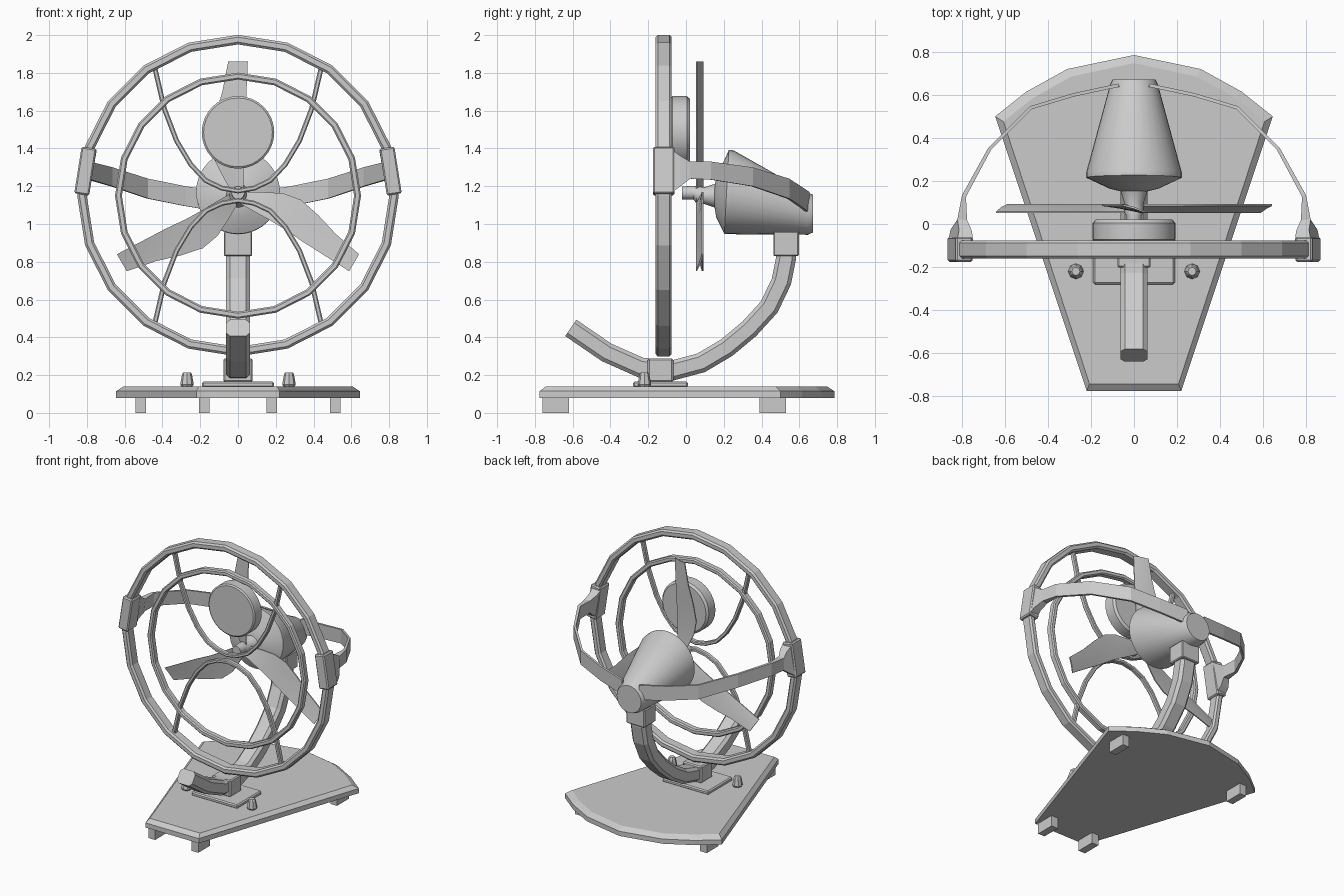
import bpy, bmesh
from math import sin, cos, pi, radians
from mathutils import Vector, Matrix

if "Cube" in bpy.data.objects:
    bpy.data.objects.remove(bpy.data.objects["Cube"])

RING_Z = 1.15    # height of the guard and rotor centre
RING_Y = -0.118  # depth of the guard plane


def make(name, bm, smooth=False):
    bmesh.ops.recalc_face_normals(bm, faces=bm.faces)
    me = bpy.data.meshes.new(name)
    bm.to_mesh(me)
    bm.free()
    ob = bpy.data.objects.new(name, me)
    bpy.context.collection.objects.link(ob)
    if smooth:
        bpy.ops.object.select_all(action='DESELECT')
        ob.select_set(True)
        bpy.context.view_layer.objects.active = ob
        bpy.ops.object.shade_smooth_by_angle(angle=radians(35))
    return ob


def loft(name, rings, closed=False, smooth=False):
    """Skin a list of equal-length point rings, capped unless closed."""
    bm = bmesh.new()
    vs = [[bm.verts.new(p) for p in r] for r in rings]
    n = len(vs[0])
    for i in range(len(vs) if closed else len(vs) - 1):
        a, b = vs[i], vs[(i + 1) % len(vs)]
        for j in range(n):
            k = (j + 1) % n
            bm.faces.new((a[j], a[k], b[k], b[j]))
    if not closed:
        bm.faces.new(vs[0])
        bm.faces.new(vs[-1])
    return make(name, bm, smooth)


def sweep(name, path, normal, w, d, c, closed=False):
    """Sweep a chamfered rectangle along a planar path with mitred corners."""
    w, d = w / 2, d / 2
    section = [(w, d - c), (w - c, d), (c - w, d), (-w, d - c),
               (-w, c - d), (c - w, -d), (w - c, -d), (w, c - d)]
    pts, nrm, rings = [Vector(p) for p in path], Vector(normal), []
    m = len(pts)
    for i, p in enumerate(pts):
        t0 = (p - pts[i - 1]).normalized() if i or closed else None
        t1 = (pts[(i + 1) % m] - p).normalized() if i < m - 1 or closed else None
        t0, t1 = t0 or t1, t1 or t0
        t = (t0 + t1).normalized()
        side = nrm.cross(t) / t.dot(t0)
        rings.append([p + side * a + nrm * b for a, b in section])
    return loft(name, rings, closed)


def box(name, loc, size, bevel=0, rot_y=0):
    bm = bmesh.new()
    bmesh.ops.create_cube(bm, size=1)
    bmesh.ops.scale(bm, vec=size, verts=bm.verts)
    if bevel:
        bmesh.ops.bevel(bm, geom=bm.edges[:], offset=bevel, segments=1, affect='EDGES')
    bmesh.ops.transform(bm, matrix=Matrix.Translation(loc) @ Matrix.Rotation(rot_y, 4, 'Y'),
                        verts=bm.verts)
    return make(name, bm)


def lathe_y(name, rows, n=32):
    """Round body along y from rows of (y, centre z, radius, lean)."""
    return loft(name, [[(r * sin(2 * pi * i / n), y + s * cos(2 * pi * i / n),
                         z + r * cos(2 * pi * i / n)) for i in range(n)]
                       for y, z, r, s in rows], smooth=True)


def circle(r, n=20):
    return [(r * sin(2 * pi * i / n), RING_Y, RING_Z + r * cos(2 * pi * i / n))
            for i in range(n)]


# Base slab with chamfered top edge
half = [(0.22, -0.775), (0.645, 0.5), (0.5, 0.615), (0.31, 0.72), (0, 0.785)]
outline = half + [(-x, y) for x, y in half[-2::-1]]


def inset(k):
    return [(x * (1 - k), (y + 0.05) * (1 - k * 0.75) - 0.05) for x, y in outline]


loft("base", [[(x, y, 0.08) for x, y in outline],
              [(x, y, 0.115) for x, y in outline],
              [(x, y, 0.14) for x, y in inset(0.06)]])

# Feet and knobs
for s in (-1, 1):
    box("front_foot", (s * 0.178, -0.69, 0.042), (0.055, 0.14, 0.084))
    box("back_foot", (s * 0.515, 0.46, 0.042), (0.055, 0.14, 0.084))
    loft("knob", [[(s * 0.27 + r * cos(pi * i / 4), -0.22 + r * sin(pi * i / 4), z)
                   for i in range(8)]
                  for z, r in ((0.135, 0.026), (0.15, 0.036), (0.205, 0.026), (0.215, 0.019))])

# Mounting plate and clamp
box("mount_plate", (0, -0.135, 0.15), (0.38, 0.29, 0.03), 0.008)
box("ring_clamp", (0, -0.135, 0.225), (0.155, 0.135, 0.125), 0.008)

# Curved stand tube
sweep("stand_tube", [(0, y, z) for y, z in (
    (0.53, 0.86), (0.53, 0.82), (0.505, 0.695), (0.44, 0.56), (0.335, 0.445),
    (0.215, 0.345), (0.08, 0.265), (-0.07, 0.225), (-0.24, 0.24), (-0.42, 0.32),
    (-0.61, 0.45))], (1, 0, 0), 0.105, 0.125, 0.02)
box("tube_socket", (0, 0.53, 0.895), (0.15, 0.135, 0.13), 0.006)

# Guard rings and curved guard bars
sweep("outer_ring", circle(0.826), (0, 1, 0), 0.05, 0.085, 0.012, True)
sweep("inner_ring", circle(0.633), (0, 1, 0), 0.036, 0.05, 0.008, True)
arc = [(0.44, 0.675), (0.39, 0.46), (0.325, 0.29), (0.25, 0.165), (0.17, 0.08),
       (0.085, 0.04), (0, 0.025)]
arc += [(-x, z) for x, z in arc[-2::-1]]
for s, name in ((1, "upper_guard_bar"), (-1, "lower_guard_bar")):
    sweep(name, [(x, RING_Y, RING_Z + s * z) for x, z in arc],
          (0, 1, 0), 0.026, 0.036, 0.006)

# Round cap in front of the rotor
lathe_y("front_cap", [(-0.08, 1.485, 0.182, 0), (-0.072, 1.485, 0.192, 0),
                      (0.005, 1.485, 0.192, 0), (0.02, 1.485, 0.178, 0)])

# Motor housing with flat underside line, tapering to the back
lathe_y("motor_housing", [(0.15, 1.15, 0.055, 0), (0.165, 1.15, 0.115, 0.005),
                          (0.215, 1.17, 0.222, 0.012), (0.24, 1.168, 0.222, 0.012),
                          (0.645, 1.055, 0.112, 0), (0.672, 1.055, 0.1, 0)])
lathe_y("rotor_shaft", [(-0.02, 1.165, 0.034, 0), (0.04, 1.165, 0.036, 0),
                        (0.055, 1.155, 0.045, 0), (0.1, 1.15, 0.045, 0),
                        (0.16, 1.15, 0.065, 0)])

# Three pitched blades: rows of (radius, left edge, right edge)
rows = [(0.03, -0.04, 0.03), (0.12, -0.09, 0.03), (0.2, -0.13, 0.028),
        (0.3, -0.148, 0.03), (0.42, -0.123, 0.04), (0.55, -0.083, 0.045),
        (0.71, -0.052, 0.052)]
for k in range(3):
    turn = Matrix.Translation((0, 0, RING_Z)) @ Matrix.Rotation(k * 2 * pi / 3, 4, 'Y')
    rings = []
    for r, a, b in rows:
        mid = a * 0.5 + b * 0.5
        sec = [(a, 0.092), (mid, 0.08), (b, 0.058), (b, 0.052), (mid, 0.07), (a, 0.084)]
        rings.append([turn @ Vector((x, y, r)) for x, y in sec])
    loft("blade", rings, smooth=True)

# Ring brackets and straps running back to the motor: (x, y, low z, high z, thickness)
strap = [(0.805, -0.08, 1.165, 1.395, 0.075), (0.803, -0.03, 1.2, 1.36, 0.06),
         (0.798, 0.02, 1.24, 1.33, 0.045), (0.79, 0.13, 1.235, 1.33, 0.02),
         (0.67, 0.35, 1.2, 1.3, 0.016), (0.48, 0.54, 1.135, 1.24, 0.016),
         (0.28, 0.6, 1.095, 1.2, 0.016), (0.07, 0.645, 1.06, 1.17, 0.016)]
for s in (-1, 1):
    box("ring_bracket", (s * 0.808, RING_Y, 1.28), (0.08, 0.115, 0.25), 0.008, -s * radians(9))
    rings = []
    for i, (x, y, lo, hi, t) in enumerate(strap):
        p, q = strap[max(i - 1, 0)], strap[min(i + 1, len(strap) - 1)]
        d = Vector((q[0] - p[0], q[1] - p[1])).normalized() * t / 2
        tilt = 0.02 if i < 2 else 0
        rings.append([(s * (x + e * d.y + (tilt if z == lo else -tilt)), y - e * d.x, z)
                      for e, z in ((1, lo), (1, hi), (-1, hi), (-1, lo))])
    loft("side_strap", rings)
